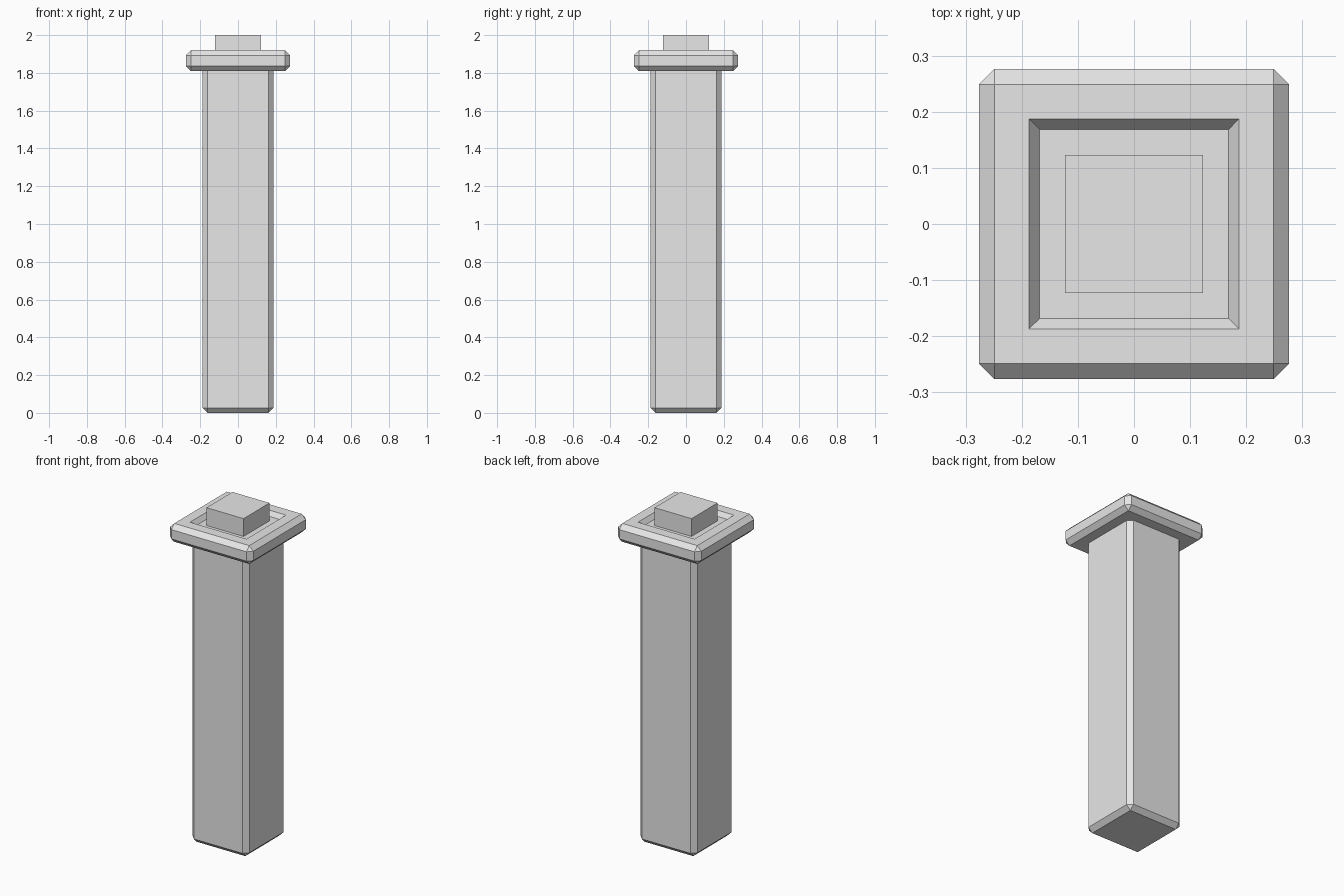
import bpy
import bmesh
from mathutils import Matrix

default = bpy.data.objects.get("Cube")
if default:
    bpy.data.objects.remove(default, do_unlink=True)

CHAMFER = 0.027

# One plain grey for the whole post
grey = bpy.data.materials.new("plain_grey")
grey.use_nodes = True
grey.diffuse_color = (0.8, 0.8, 0.8, 1)
grey.node_tree.nodes["Principled BSDF"].inputs["Base Color"].default_value = (0.8, 0.8, 0.8, 1)


def square_block(name, half, bottom, top, chamfer=0, pocket_half=0):
    """Square block with optional chamfered edges and a sloped pocket on top."""
    bm = bmesh.new()
    size = Matrix.Diagonal((2 * half, 2 * half, top - bottom, 1))
    place = Matrix.Translation((0, 0, (top + bottom) / 2))
    bmesh.ops.create_cube(bm, size=1, matrix=place @ size)
    if chamfer:
        bmesh.ops.bevel(bm, geom=bm.edges[:], offset=chamfer, segments=1,
                        affect='EDGES')
    if pocket_half:
        lid = max(bm.faces, key=lambda f: f.calc_center_median().z)
        bmesh.ops.inset_individual(bm, faces=[lid],
                                   thickness=half - chamfer - pocket_half)
        bmesh.ops.inset_individual(bm, faces=[lid], thickness=chamfer)
        bmesh.ops.translate(bm, verts=lid.verts, vec=(0, 0, -chamfer))
    bmesh.ops.recalc_face_normals(bm, faces=bm.faces[:])
    mesh = bpy.data.meshes.new(name)
    bm.to_mesh(mesh)
    bm.free()
    mesh.materials.append(grey)
    obj = bpy.data.objects.new(name, mesh)
    bpy.context.collection.objects.link(obj)
    return obj


# Shaft, its upper end seated inside the cap
square_block("shaft", 0.188, 0, 1.86, CHAMFER)
# Wide cap with a shallow pocket
square_block("cap", 0.276, 1.81, 1.92, CHAMFER, pocket_half=0.162)
# Sharp-edged peg rising from the pocket
square_block("peg", 0.123, 1.85, 2.0)
